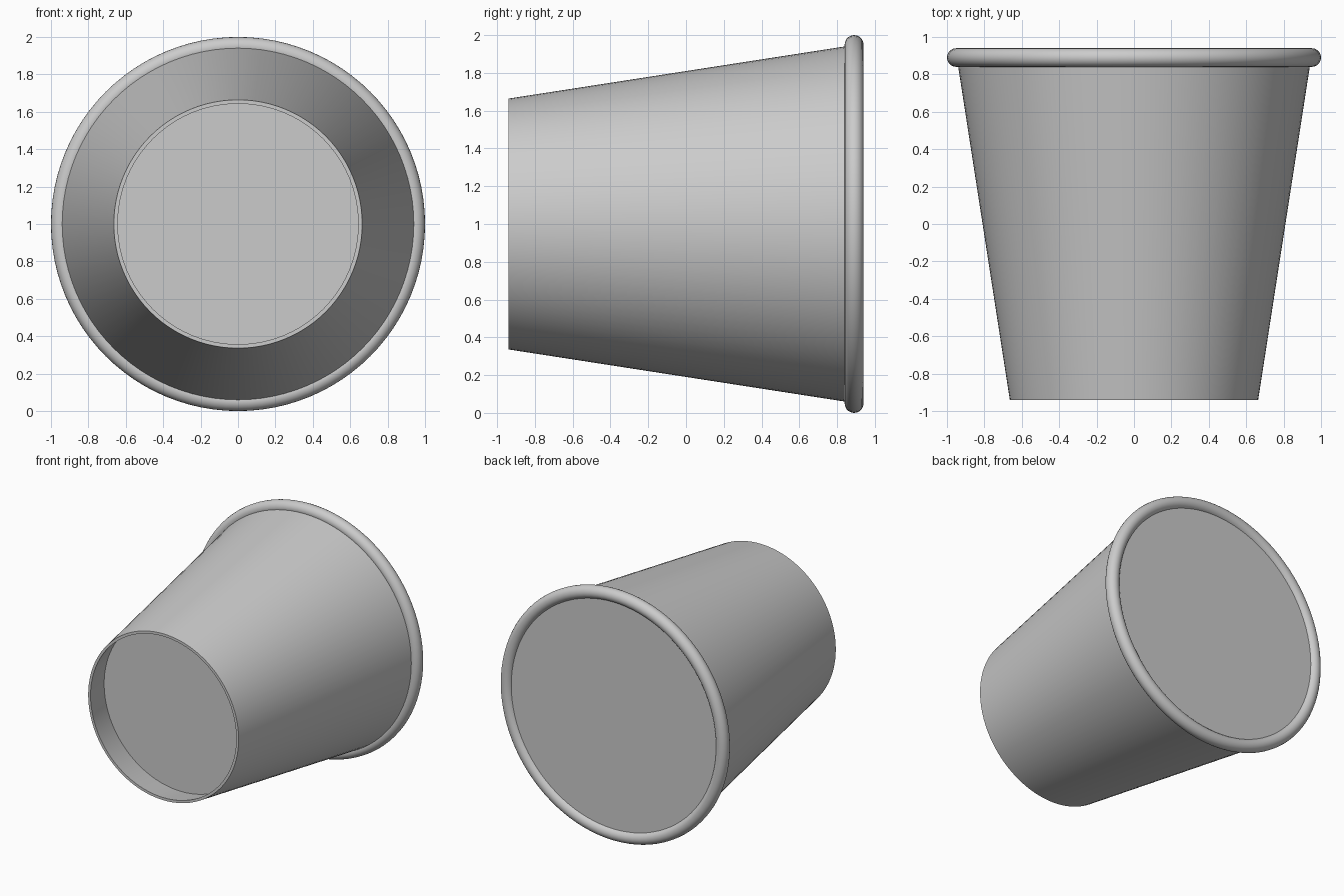
import bpy
import bmesh
import math
from mathutils import Matrix, Vector

SEGMENTS = 96

default = bpy.data.objects.get("Cube")
if default:
    bpy.data.objects.remove(default, do_unlink=True)

# Single plain grey
grey = bpy.data.materials.new("plain grey")
grey.use_nodes = True
colour = (0.6, 0.6, 0.6, 1.0)
grey.diffuse_color = colour
grey.node_tree.nodes["Principled BSDF"].inputs["Base Color"].default_value = colour


def lathe(name, profile, closed=False):
    """Spin (radius, y) points about the cup's axis, which runs along y at z = 1."""
    bm = bmesh.new()
    verts = [bm.verts.new((r, y, 1.0)) for r, y in profile]
    edges = [bm.edges.new(pair) for pair in zip(verts, verts[1:])]
    if closed:
        edges.append(bm.edges.new((verts[-1], verts[0])))
    bmesh.ops.spin(bm, geom=verts + edges, cent=(0, 0, 1), axis=(0, 1, 0),
                   angle=math.tau, steps=SEGMENTS)
    bmesh.ops.remove_doubles(bm, verts=bm.verts, dist=0.0001)
    bmesh.ops.recalc_face_normals(bm, faces=bm.faces)
    return finish(name, bm)


def disc(name, radius, y, facing):
    """A flat round plate whose normal points along facing."""
    bm = bmesh.new()
    turn = Vector((0, 0, 1)).rotation_difference(Vector(facing)).to_matrix().to_4x4()
    bmesh.ops.create_circle(bm, cap_ends=True, segments=SEGMENTS, radius=radius,
                            matrix=Matrix.Translation((0, y, 1)) @ turn)
    return finish(name, bm)


def finish(name, bm):
    mesh = bpy.data.meshes.new(name)
    bm.to_mesh(mesh)
    bm.free()
    mesh.materials.append(grey)
    obj = bpy.data.objects.new(name, mesh)
    bpy.context.collection.objects.link(obj)
    bpy.ops.object.select_all(action="DESELECT")
    obj.select_set(True)
    bpy.context.view_layer.objects.active = obj
    bpy.ops.object.shade_smooth_by_angle(angle=math.radians(35))
    return obj


# Tapered wall with a thin foot edge
lathe("cup_wall", [(0.664, -0.94), (0.946, 0.88), (0.926, 0.88), (0.643, -0.94)], closed=True)

# Rolled lip around the mouth
lip = [(0.95 + 0.05 * math.cos(a), 0.89 + 0.05 * math.sin(a))
       for a in (math.tau * i / 20 for i in range(20))]
lathe("rolled_lip", lip, closed=True)

# Recessed base and the flat surface filling the mouth
disc("recessed_base", 0.685, -0.72, (0, -1, 0))
disc("mouth_surface", 0.925, 0.91, (0, 1, 0))
